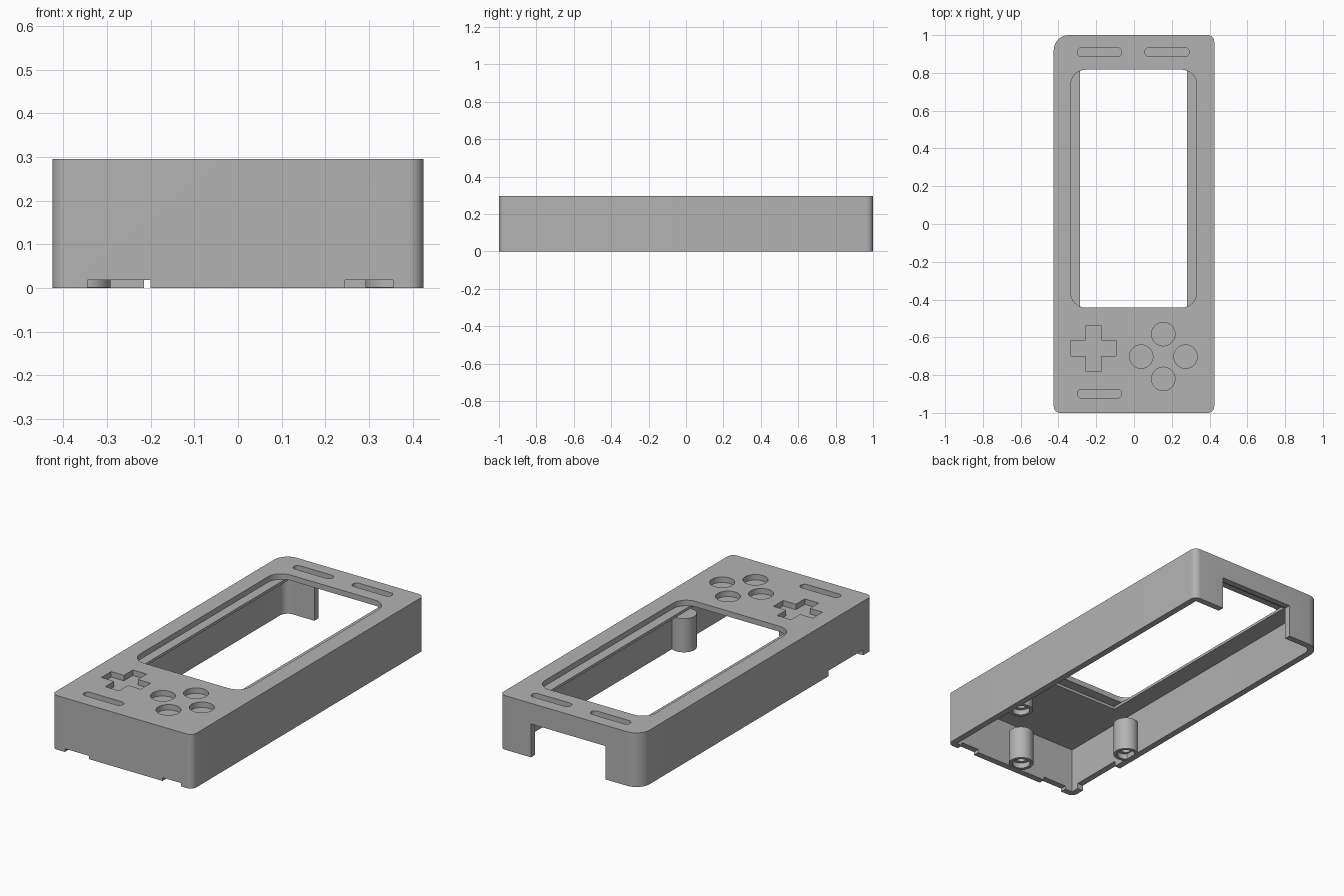
import bpy, bmesh, math
from mathutils import Vector

cube = bpy.data.objects.get("Cube")
if cube:
    bpy.data.objects.remove(cube, do_unlink=True)

grey = bpy.data.materials.new("plain grey")
grey.use_nodes = True
GREY = (0.45, 0.45, 0.45, 1)
grey.diffuse_color = GREY
grey.node_tree.nodes["Principled BSDF"].inputs["Base Color"].default_value = GREY

HEIGHT, CEILING, LEDGE, WALL = 0.295, 0.25, 0.265, 0.035


def rounded_rect(x0, x1, y0, y1, radii, steps=8):
    """Outline, counter-clockwise from the front -x corner."""
    if not isinstance(radii, tuple):
        radii = (radii,) * 4
    corners = [(x0, y0, 1, 1), (x1, y0, -1, 1), (x1, y1, -1, -1), (x0, y1, 1, -1)]
    points = []
    for i, ((x, y, sx, sy), r) in enumerate(zip(corners, radii)):
        if r == 0:
            points.append((x, y))
            continue
        for k in range(steps + 1):
            a = math.pi + (i + k / steps) * math.pi / 2
            points.append((x + sx * r + r * math.cos(a), y + sy * r + r * math.sin(a)))
    return points


def circle(cx, cy, r, n=40):
    return [(cx + r * math.cos(math.tau * k / n), cy + r * math.sin(math.tau * k / n)) for k in range(n)]


def prism(name, outline, z0, z1):
    bm = bmesh.new()
    face = bm.faces.new([bm.verts.new((x, y, z0)) for x, y in outline])
    top = bmesh.ops.extrude_face_region(bm, geom=[face])["geom"]
    bmesh.ops.translate(bm, vec=Vector((0, 0, z1 - z0)),
                        verts=[v for v in top if isinstance(v, bmesh.types.BMVert)])
    bmesh.ops.recalc_face_normals(bm, faces=bm.faces)
    mesh = bpy.data.meshes.new(name)
    bm.to_mesh(mesh)
    bm.free()
    mesh.materials.append(grey)
    obj = bpy.data.objects.new(name, mesh)
    bpy.context.collection.objects.link(obj)
    return obj


def select(obj):
    bpy.ops.object.select_all(action='DESELECT')
    obj.select_set(True)
    bpy.context.view_layer.objects.active = obj


def cut(obj, outline, z0, z1):
    cutter = prism("cutter", outline, z0, z1)
    cutter.hide_render = True
    mod = obj.modifiers.new("cut", 'BOOLEAN')
    mod.operation, mod.solver, mod.object = 'DIFFERENCE', 'EXACT', cutter
    select(obj)
    bpy.ops.object.modifier_apply(modifier=mod.name)
    bpy.data.objects.remove(cutter, do_unlink=True)


def smooth(obj):
    select(obj)
    bpy.ops.object.shade_smooth_by_angle(angle=math.radians(30))


# Hollow case, one back corner rounder than the others
case = prism("case_shell", rounded_rect(-0.425, 0.425, -1, 1, (0.035, 0.035, 0.035, 0.08)), 0, HEIGHT)
cut(case, rounded_rect(-0.425 + WALL, 0.425 - WALL, -1 + WALL, 1 - WALL, (0, 0, 0, 0.045)), -0.1, CEILING)

# Screen window with a ledge along each long side
cut(case, rounded_rect(-0.335, 0.332, -0.443, 0.817, 0.08), LEDGE, 0.4)
cut(case, rounded_rect(-0.285, 0.28, -0.5, 0.87, 0), 0.2, LEDGE)

# Button recesses: cross pad, four round buttons, three slots
PX, PY, ARM, HALF = -0.215, -0.658, 0.119, 0.042
cross = []
for dx, dy in ((1, 0), (0, 1), (-1, 0), (0, -1)):
    for along, side in ((HALF, -HALF), (ARM, -HALF), (ARM, HALF)):
        cross.append((PX + dx * along - dy * side, PY + dy * along + dx * side))
cut(case, cross, LEDGE, 0.4)
for cx, cy in ((0.155, -0.583), (0.155, -0.82), (0.038, -0.702), (0.273, -0.702)):
    cut(case, circle(cx, cy, 0.062), LEDGE, 0.4)
for x0, y0 in ((-0.3, 0.887), (0.057, 0.887), (-0.3, -0.921)):
    cut(case, rounded_rect(x0, x0 + 0.235, y0, y0 + 0.046, 0.022), LEDGE, 0.4)

# Back opening and shallow notches in the bottom rim
cut(case, rounded_rect(-0.215, 0.235, 0.9, 1.1, 0), -0.1, 0.182)
cut(case, rounded_rect(-0.345, -0.2, -1.1, -0.94, 0), -0.1, 0.018)
cut(case, rounded_rect(0.245, 0.355, -1.1, -0.94, 0), -0.1, 0.018)
cut(case, rounded_rect(-0.5, -0.38, -0.92, -0.62, 0), -0.1, 0.03)
smooth(case)

# Screw posts, bored from below
for name, x, y in (("left_post", 0.356, -0.49), ("right_post", -0.356, -0.49), ("front_post", 0, -0.912)):
    post = prism(name, circle(x, y, 0.064), 0.001, 0.185)
    cut(post, circle(x, y, 0.046), -0.1, 0.03)
    cut(post, circle(x, y, 0.028), -0.1, 0.13)
    smooth(post)
